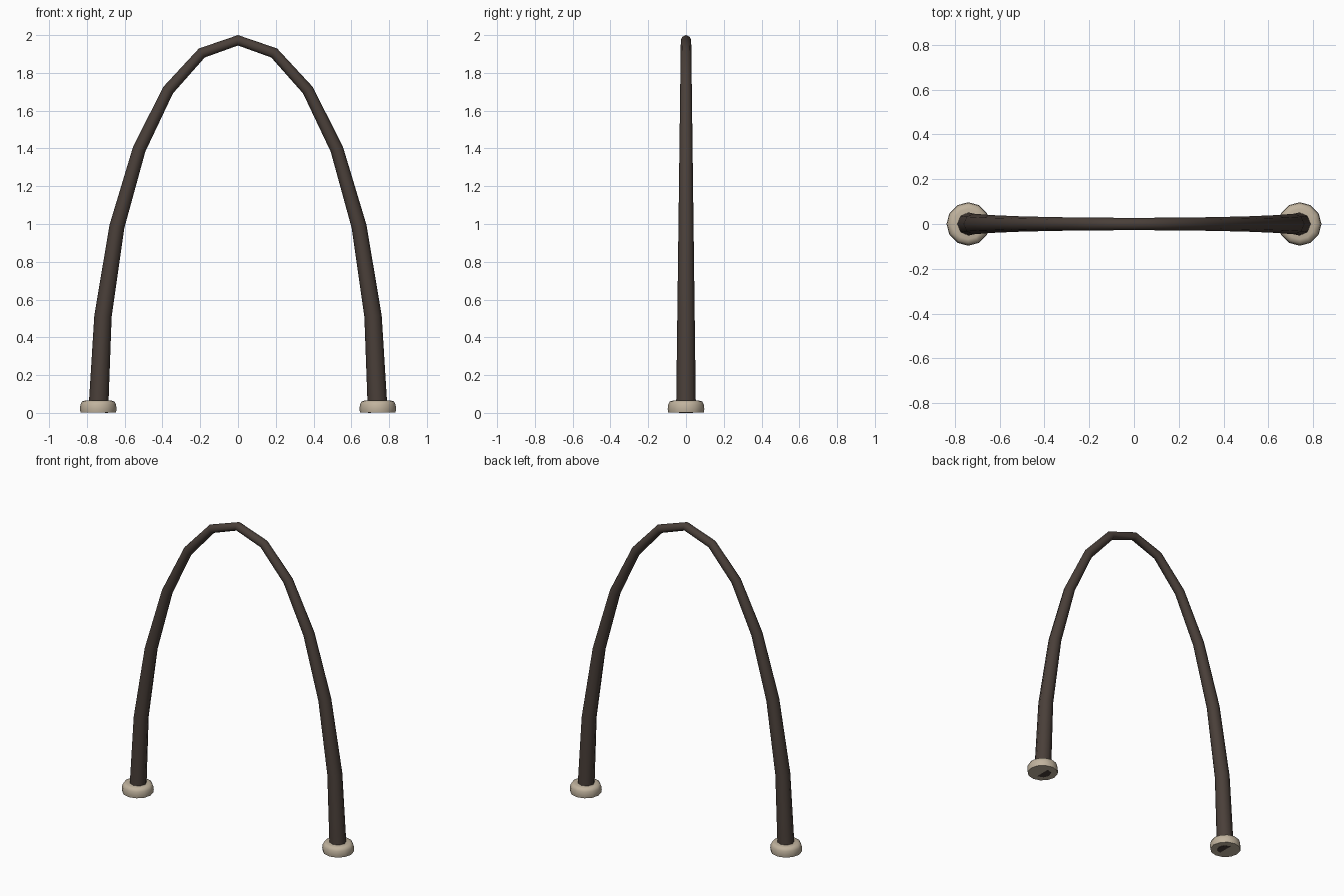
import bpy, bmesh, math
from mathutils import Vector

cube = bpy.data.objects.get("Cube")
if cube:
    bpy.data.objects.remove(cube, do_unlink=True)


def material(name, rgb):
    m = bpy.data.materials.new(name)
    m.use_nodes = True
    m.diffuse_color = (*rgb, 1)
    bsdf = m.node_tree.nodes["Principled BSDF"]
    bsdf.inputs["Base Color"].default_value = (*rgb, 1)
    bsdf.inputs["Roughness"].default_value = 0.8
    return m


def skin(name, rings, mat):
    """Bridge a list of closed rings into a capped smooth solid."""
    bm = bmesh.new()
    loops = [[bm.verts.new(p) for p in ring] for ring in rings]
    n = len(loops[0])
    for a, b in zip(loops, loops[1:]):
        for i in range(n):
            j = (i + 1) % n
            bm.faces.new((a[i], a[j], b[j], b[i]))
    bm.faces.new(loops[0])
    bm.faces.new(loops[-1])
    bmesh.ops.recalc_face_normals(bm, faces=bm.faces)
    me = bpy.data.meshes.new(name)
    bm.to_mesh(me)
    bm.free()
    me.materials.append(mat)
    ob = bpy.data.objects.new(name, me)
    bpy.context.collection.objects.link(ob)
    bpy.ops.object.select_all(action='DESELECT')
    ob.select_set(True)
    bpy.context.view_layer.objects.active = ob
    bpy.ops.object.shade_smooth_by_angle(angle=math.radians(60))
    return ob


brown = material("dark brown", (0.068, 0.050, 0.041))
cream = material("warm stone", (0.53, 0.45, 0.34))

HALF_SPAN, RISE, LIFT = 0.74, 1.97, 0.0025
SEGMENTS, SIDES = 12, 8

# Arch: half-elliptical tube, thinner towards the crown
angles = [math.pi * i / SEGMENTS for i in range(SEGMENTS + 1)]
path = [Vector((HALF_SPAN * math.cos(t), 0, LIFT + RISE * math.sin(t))) for t in angles]
side = Vector((0, 1, 0))
rings = []
for i, (t, p) in enumerate(zip(angles, path)):
    before = (p - path[i - 1]).normalized() if i else Vector()
    after = (path[i + 1] - p).normalized() if i < SEGMENTS else Vector()
    out = side.cross((before + after).normalized())
    radius = 0.0525 - 0.025 * math.sin(t)
    turns = [math.tau * k / SIDES for k in range(SIDES)]
    rings.append([p + radius * (math.cos(a) * out + math.sin(a) * side) for a in turns])
skin("arch_tube", rings, brown)

# Feet: low rounded collars around both ends
profile = [(0.094, 0), (0.097, 0.018), (0.094, 0.042), (0.086, 0.058), (0.068, 0.063)]
for name, sign in (("left_foot", 1), ("right_foot", -1)):
    rings = [[Vector((sign * HALF_SPAN + r * math.cos(math.tau * k / 12),
                      r * math.sin(math.tau * k / 12), LIFT + z)) for k in range(12)]
             for r, z in profile]
    skin(name, rings, cream)
